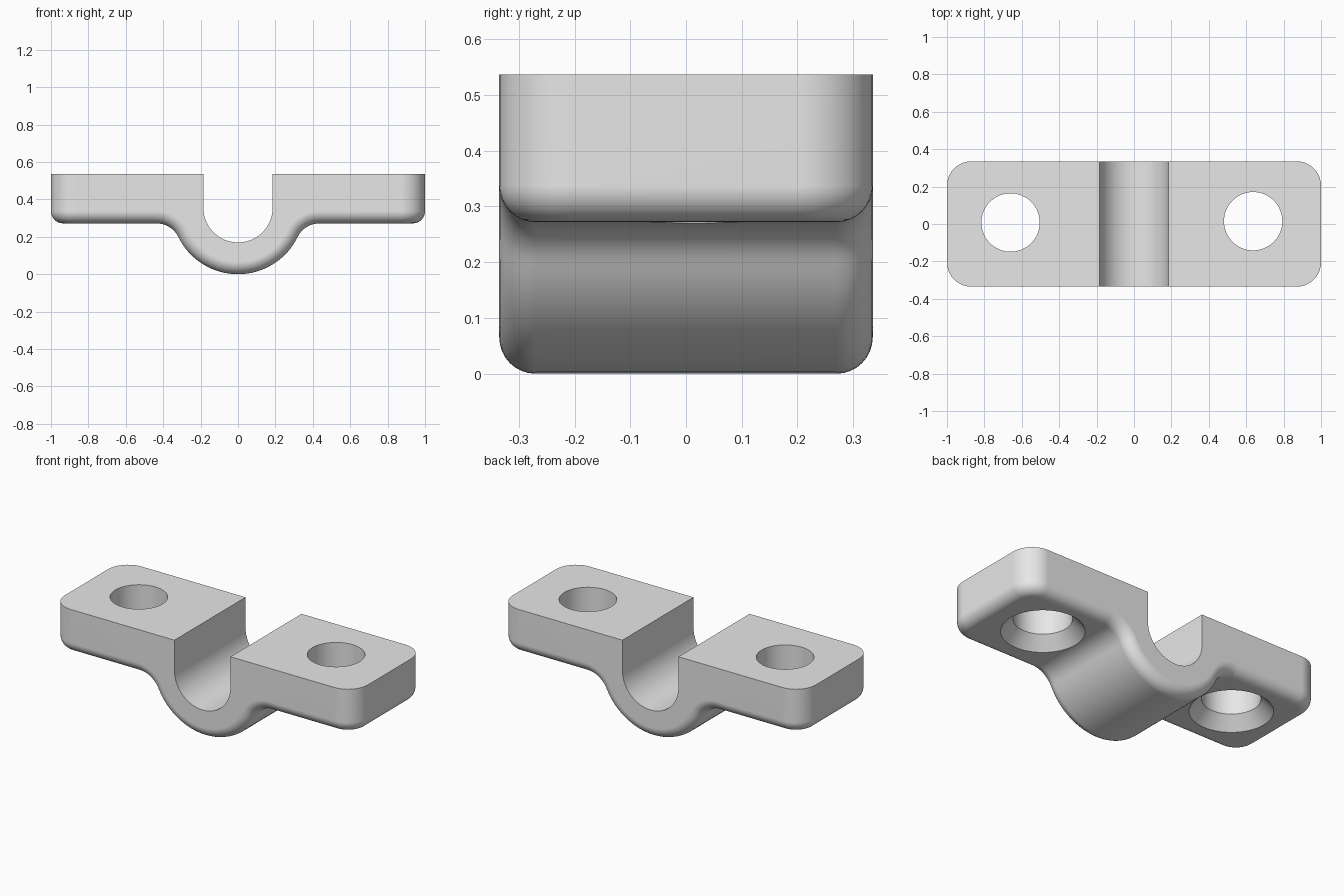
import bpy, bmesh
from math import sin, cos, pi, atan2, hypot
from mathutils import Matrix

cube = bpy.data.objects.get("Cube")
if cube:
    bpy.data.objects.remove(cube, do_unlink=True)

TOP, FLANGE, DEPTH = 0.537, 0.272, 0.335    # top height, flange underside, half depth
AXIS, OUTER, BORE = 0.355, 0.355, 0.185     # channel axis height and radii
FILLET, CORNER, ROUND = 0.13, 0.13, 0.065   # fillet, plan corner and underside radii

grey = bpy.data.materials.new("plain grey")
grey.use_nodes = True
grey.diffuse_color = (0.8, 0.8, 0.8, 1)
grey.node_tree.nodes["Principled BSDF"].inputs["Base Color"].default_value = (0.8, 0.8, 0.8, 1)


def arc(cx, cz, r, a, b, n):
    return [(cx + r * cos(a + (b - a) * i / n), cz + r * sin(a + (b - a) * i / n))
            for i in range(n + 1)]


def add_object(name, bm):
    mesh = bpy.data.meshes.new(name)
    bmesh.ops.recalc_face_normals(bm, faces=bm.faces)
    bm.to_mesh(mesh)
    bm.free()
    mesh.materials.append(grey)
    obj = bpy.data.objects.new(name, mesh)
    bpy.context.collection.objects.link(obj)
    return obj


# Right half of the clamp profile, from the bottom centre round to the channel
fz = FLANGE - FILLET
fx = ((OUTER + FILLET) ** 2 - (AXIS - fz) ** 2) ** 0.5
touch = atan2(fz - AXIS, fx)
half = arc(0, AXIS, OUTER, -pi / 2, touch, 16)
half += arc(fx, fz, FILLET, touch + pi, pi / 2, 10)[1:]
half += [(1, FLANGE), (1, TOP), (BORE, TOP)]
half += arc(0, AXIS, BORE, 0, -pi / 2, 20)
profile = half + [(-x, z) for x, z in reversed(half[1:-1])]

# Extrude the profile along y
bm = bmesh.new()
face = bm.faces.new([bm.verts.new((x, -DEPTH, z)) for x, z in profile])
swept = bmesh.ops.extrude_face_region(bm, geom=[face])["geom"]
bmesh.ops.translate(bm, vec=(0, 2 * DEPTH, 0),
                    verts=[v for v in swept if isinstance(v, bmesh.types.BMVert)])
bmesh.ops.recalc_face_normals(bm, faces=bm.faces)

# Round the four upright corners
corners = [e for e in bm.edges if all(abs(v.co.x) > 0.99 for v in e.verts)
           and abs(e.verts[0].co.z - e.verts[1].co.z) > 0.1]
bmesh.ops.bevel(bm, geom=corners, offset=CORNER, offset_type='OFFSET', segments=10,
                profile=0.5, affect='EDGES', clamp_overlap=False)
bm.normal_update()

# Round the rim where the underside meets the walls
rim = []
for e in bm.edges:
    low, high = sorted(f.normal.z for f in e.link_faces)
    if low < -0.05 and abs(high) < 0.001:
        rim.append(e)
bmesh.ops.bevel(bm, geom=rim, offset=ROUND, offset_type='OFFSET', segments=8,
                profile=0.5, affect='EDGES', clamp_overlap=False)
clamp = add_object("clamp_body", bm)

# Countersunk screw holes
for name, x, y in (("right_hole_cutter", -0.66, 0.008), ("left_hole_cutter", 0.637, 0.015)):
    bm = bmesh.new()
    rings = []
    for r, z in ((0.156, TOP + 0.1), (0.156, FLANGE + 0.073), (0.222, FLANGE), (0.222, FLANGE - 0.1)):
        ring = bmesh.ops.create_circle(bm, segments=64, radius=r,
                                       matrix=Matrix.Translation((x, y, z)))["verts"]
        rings.append(ring)
    for a, b in zip(rings, rings[1:]):
        for i in range(64):
            j = (i + 1) % 64
            bm.faces.new((a[i], a[j], b[j], b[i]))
    bm.faces.new(rings[0])
    bm.faces.new(rings[-1])
    cutter = add_object(name, bm)
    cutter.hide_render = True
    cut = clamp.modifiers.new(name, 'BOOLEAN')
    cut.operation, cut.solver, cut.object = 'DIFFERENCE', 'EXACT', cutter
    bpy.context.view_layer.objects.active = clamp
    bpy.ops.object.modifier_apply(modifier=cut.name)
    bpy.data.objects.remove(cutter, do_unlink=True)

# Smooth shading with crisp edges
for o in bpy.context.selected_objects:
    o.select_set(False)
clamp.select_set(True)
bpy.context.view_layer.objects.active = clamp
bpy.ops.object.shade_smooth_by_angle()
weighted = clamp.modifiers.new("even_normals", 'WEIGHTED_NORMAL')
weighted.keep_sharp = True
